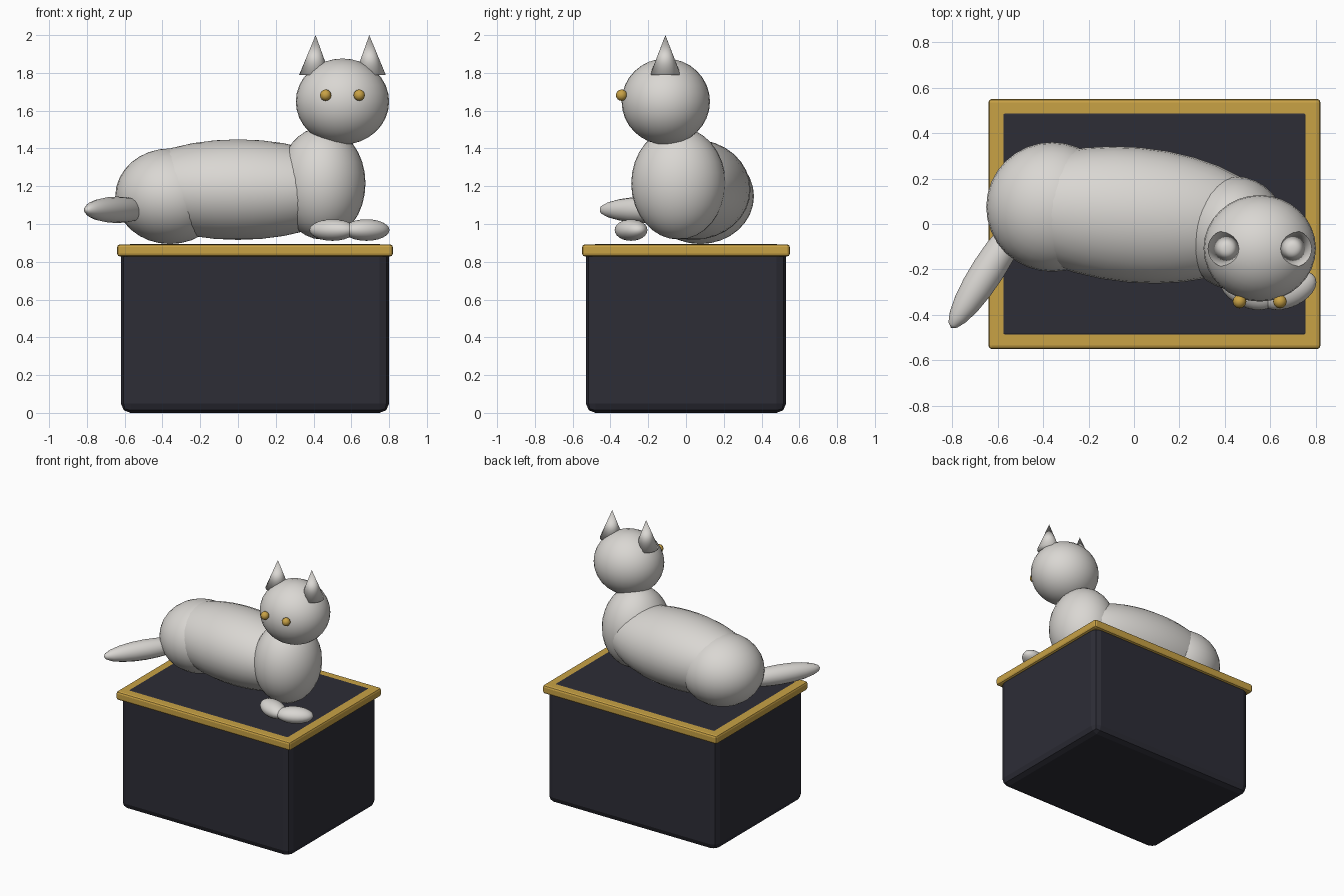
import bpy
from math import radians, atan2

if "Cube" in bpy.data.objects:
    bpy.data.objects.remove(bpy.data.objects["Cube"])


def material(name, rgb):
    m = bpy.data.materials.new(name)
    m.diffuse_color = (*rgb, 1)
    m.use_nodes = True
    m.node_tree.nodes["Principled BSDF"].inputs["Base Color"].default_value = m.diffuse_color
    return m


STONE = material("pale_stone", (0.70, 0.68, 0.65))
GOLD = material("gold", (0.58, 0.36, 0.06))
DARK = material("dark_slate", (0.026, 0.026, 0.037))


def finish(name, mat, smooth=False):
    ob = bpy.context.object
    ob.name = name
    ob.data.materials.append(mat)
    if smooth:
        bpy.ops.object.shade_smooth()
    return ob


def box(name, mat, lo, hi, bevel):
    bpy.ops.mesh.primitive_cube_add(size=1, location=[(a + b) / 2 for a, b in zip(lo, hi)])
    ob = finish(name, mat)
    ob.scale = [b - a for a, b in zip(lo, hi)]
    bpy.ops.object.transform_apply(location=False, rotation=False, scale=True)
    mod = ob.modifiers.new("rounded_edges", 'BEVEL')
    mod.width, mod.segments = bevel, 2
    return ob


def ellipsoid(name, mat, loc, radii, turn=0, seg=32, rings=16):
    bpy.ops.mesh.primitive_uv_sphere_add(segments=seg, ring_count=rings, radius=1, location=loc)
    ob = finish(name, mat, True)
    ob.scale = radii
    ob.rotation_euler.z = turn
    return ob


# Plinth: the core's flat top shows as an inlay inside the gold rim
box("plinth_core", DARK, (-0.62, -0.53, 0), (0.80, 0.53, 0.894), 0.05)
box("plinth_rim", GOLD, (-0.64, -0.55, 0.828), (0.82, 0.55, 0.892), 0.015)

# Reclining body
ellipsoid("haunch", STONE, (-0.36, 0.075, 1.147), (0.29, 0.285, 0.253))
ellipsoid("torso", STONE, (0, 0.04, 1.182), (0.63, 0.298, 0.266), radians(-5))
ellipsoid("chest", STONE, (0.445, -0.04, 1.215), (0.23, 0.25, 0.297))
ellipsoid("head", STONE, (0.553, -0.107, 1.648), (0.247, 0.234, 0.228))

# Tail: long ellipsoid with its pole at the tip
tail = ellipsoid("tail", STONE, (-0.64, -0.20, 1.075), (0.073, 0.07, 0.305), 0, 16, 10)
tail.rotation_euler = (radians(90), 0, atan2(0.84, 0.54) - radians(90))

# Mirrored pairs: ears, eyes and front paws
for side, s in (("left", -1), ("right", 1)):
    bpy.ops.mesh.primitive_cone_add(vertices=24, radius1=0.081, radius2=0, depth=0.21,
                                    location=(0.553 + s * 0.148, -0.109, 1.895))
    ear = finish(side + "_ear", STONE, True)
    for v in ear.data.vertices:
        if v.co.z > 0:
            v.co.x -= s * 0.006
    ellipsoid(side + "_eye", GOLD, (0.553 + s * 0.089, -0.341, 1.682), (0.03,) * 3, 0, 12, 8)
    ellipsoid(side + "_paw", STONE, (0.59 + s * 0.09, -0.291, 0.968),
              (0.13, 0.075, 0.057), s * radians(25), 24, 12)
